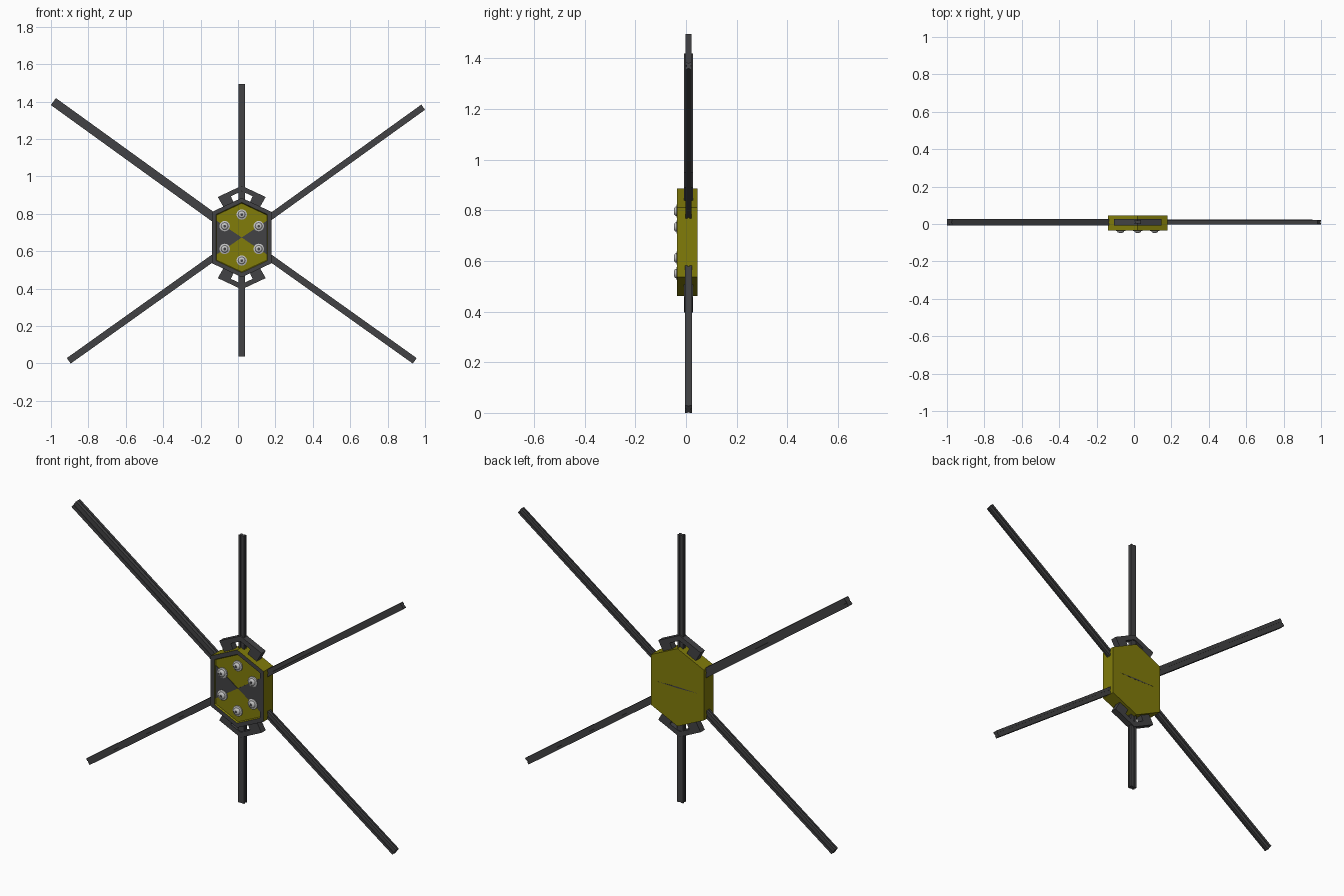
import bpy, bmesh, math
from mathutils import Vector

if "Cube" in bpy.data.objects:
    bpy.data.objects.remove(bpy.data.objects["Cube"])

CX, CZ = 0.02, 0.673      # hub centre
ARM_Y = 0.010             # depth of the arm plane


def mat(name, rgb):
    m = bpy.data.materials.new(name)
    m.diffuse_color = (*rgb, 1)
    m.use_nodes = True
    m.node_tree.nodes["Principled BSDF"].inputs["Base Color"].default_value = m.diffuse_color
    return m


YELLOW = mat("olive_yellow", (0.22, 0.20, 0.003))
DARK = mat("dark_grey", (0.055, 0.055, 0.058))
STEEL = mat("light_steel", (0.55, 0.55, 0.55))


def finish(name, bm, *mats):
    bmesh.ops.recalc_face_normals(bm, faces=bm.faces)
    me = bpy.data.meshes.new(name)
    bm.to_mesh(me)
    bm.free()
    ob = bpy.data.objects.new(name, me)
    bpy.context.collection.objects.link(ob)
    for m in mats:
        me.materials.append(m)
    return ob


def loft(name, rings, mats, closed=False):
    """Skin a list of equal-length point rings; cap the ends or close the loop."""
    bm = bmesh.new()
    vs = [[bm.verts.new(p) for p in r] for r in rings]
    n = len(rings[0])
    pairs = list(zip(vs, vs[1:])) + ([(vs[-1], vs[0])] if closed else [])
    for a, b in pairs:
        for i in range(n):
            j = (i + 1) % n
            bm.faces.new((a[i], a[j], b[j], b[i]))
    if not closed:
        bm.faces.new(vs[0])
        bm.faces.new(vs[-1])
    return finish(name, bm, *mats)


def slab(name, pts, y0, y1, m):
    """Extrude a front outline (x, z from hub centre) along y."""
    return loft(name, [[(CX + x, y, CZ + z) for x, z in pts] for y in (y0, y1)], [m])


def hexagon(inset, y):
    w, top, k = 0.16 - inset, 0.212 - inset * 1.104, 0.469
    s = top - w * k
    return [(CX + x, y, CZ + z) for x, z in
            ((0, top), (w, s), (w, -s), (0, -top), (-w, -s), (-w, s))]


# Hub housing
loft("hub_housing", [hexagon(0, -0.028), hexagon(0, 0.045)], [YELLOW])

# Raised front rim: dark front face, yellow outer sides
rim = loft("front_rim", [hexagon(0, -0.028), hexagon(0, -0.036),
                         hexagon(0.022, -0.036), hexagon(0.026, -0.028)],
           [YELLOW, DARK], closed=True)
for f in rim.data.polygons:
    f.material_index = 1 if f.normal.y < -0.5 or f.center.y < -0.0325 else 0

# Dark bow-tie wedges on the front panel, thin seam on the back
for side, s in (("left", -1), ("right", 1)):
    slab(side + "_panel_wedge", [(0, 0), (s * 0.134, 0.09), (s * 0.134, -0.09)],
         -0.031, -0.027, DARK)
slab("back_seam", [(-0.12, 0), (0, 0.004), (0.12, 0), (0, -0.004)],
     0.044, 0.0458, DARK)


# Bolts: turned washer and domed head with a dark socket
def bolt(x, z, n=20):
    profile = [(0.028, -0.027), (0.028, -0.035), (0.025, -0.037), (0.019, -0.037),
               (0.018, -0.042), (0.014, -0.046), (0.009, -0.047)]
    rings = [[(CX + x + r * math.cos(a), y, CZ + z + r * math.sin(a))
              for a in (2 * math.pi * i / n for i in range(n))] for r, y in profile]
    ob = loft("bolt", rings, [STEEL])
    bpy.context.view_layer.objects.active = ob
    ob.select_set(True)
    bpy.ops.object.shade_smooth_by_angle(angle=math.radians(35))
    ob.select_set(False)
    slab("bolt_socket", [(x + 0.008 * math.cos(i * math.pi / 3),
                          z + 0.008 * math.sin(i * math.pi / 3)) for i in range(6)],
         -0.0475, -0.046, DARK)


for x, z in ((0, 0.123), (0, -0.123), (0.091, 0.061), (0.091, -0.061),
             (-0.091, 0.061), (-0.091, -0.061)):
    bolt(x, z)


# Arms: radial bars with a shallow groove along each face
def arm(name, ex, ez, width, depth):
    end = Vector((ex, ARM_Y, ez))
    d = (end - Vector((CX, ARM_Y, CZ))).normalized()
    start = Vector((CX, ARM_Y, CZ)) + d * 0.10
    across, back = Vector((-d.z, 0, d.x)), Vector((0, 1, 0))
    w, h, g, c = width / 2, depth / 2, 0.004, 0.003
    quarter = [(w, -h), (w, -g), (w - c, -g), (w - c, g), (w, g), (w, h),
               (g, h), (g, h - c), (-g, h - c), (-g, h)]
    outline = quarter + [(-w, h), (-w, g), (-w + c, g), (-w + c, -g), (-w, -g),
                         (-w, -h), (-g, -h), (-g, -h + c), (g, -h + c), (g, -h)]
    loft(name, [[p + across * a + back * b for a, b in outline]
                for p in (start, end)], [DARK])


arm("top_arm", CX, 1.495, 0.034, 0.022)
arm("bottom_arm", CX, 0.037, 0.037, 0.026)
arm("upper_left_arm", -0.987, 1.400, 0.046, 0.034)
arm("upper_right_arm", 0.990, 1.370, 0.034, 0.024)
arm("lower_left_arm", -0.905, 0.014, 0.036, 0.026)
arm("lower_right_arm", 0.945, 0.014, 0.036, 0.026)

# Chevron guard brackets above and below the hub, two mirrored halves each
k = 0.469
ux, uz = 0.905, -0.425            # along the sloping hub edge
nx, nz = 0.425, 0.905             # outward from the hub edge
A, B, IN, LEG = 0.277, 0.248, 0.19, 0.058
tip = (0.122, A - 0.122 * k)      # outer end of the chevron
leg_in = (tip[0] - ux * LEG, tip[1] - uz * LEG)
H, D = 0.026, 0.085               # band thickness, leg length
for vname, v in (("top", 1), ("bottom", -1)):
    for hname, s in (("left", -1), ("right", 1)):
        pts = [(0, A), tip,
               (tip[0] - nx * D, tip[1] - nz * D),
               (leg_in[0] - nx * D, leg_in[1] - nz * D),
               (leg_in[0] - nx * H, leg_in[1] - nz * H), (0, B)]
        # splay the legs slightly past the end of the band
        pts[1] = (tip[0] + 0.006, tip[1] - 0.003)
        slab(f"{vname}_{hname}_bracket", [(s * x, v * z) for x, z in pts],
             ARM_Y - 0.018, ARM_Y + 0.018, DARK)
